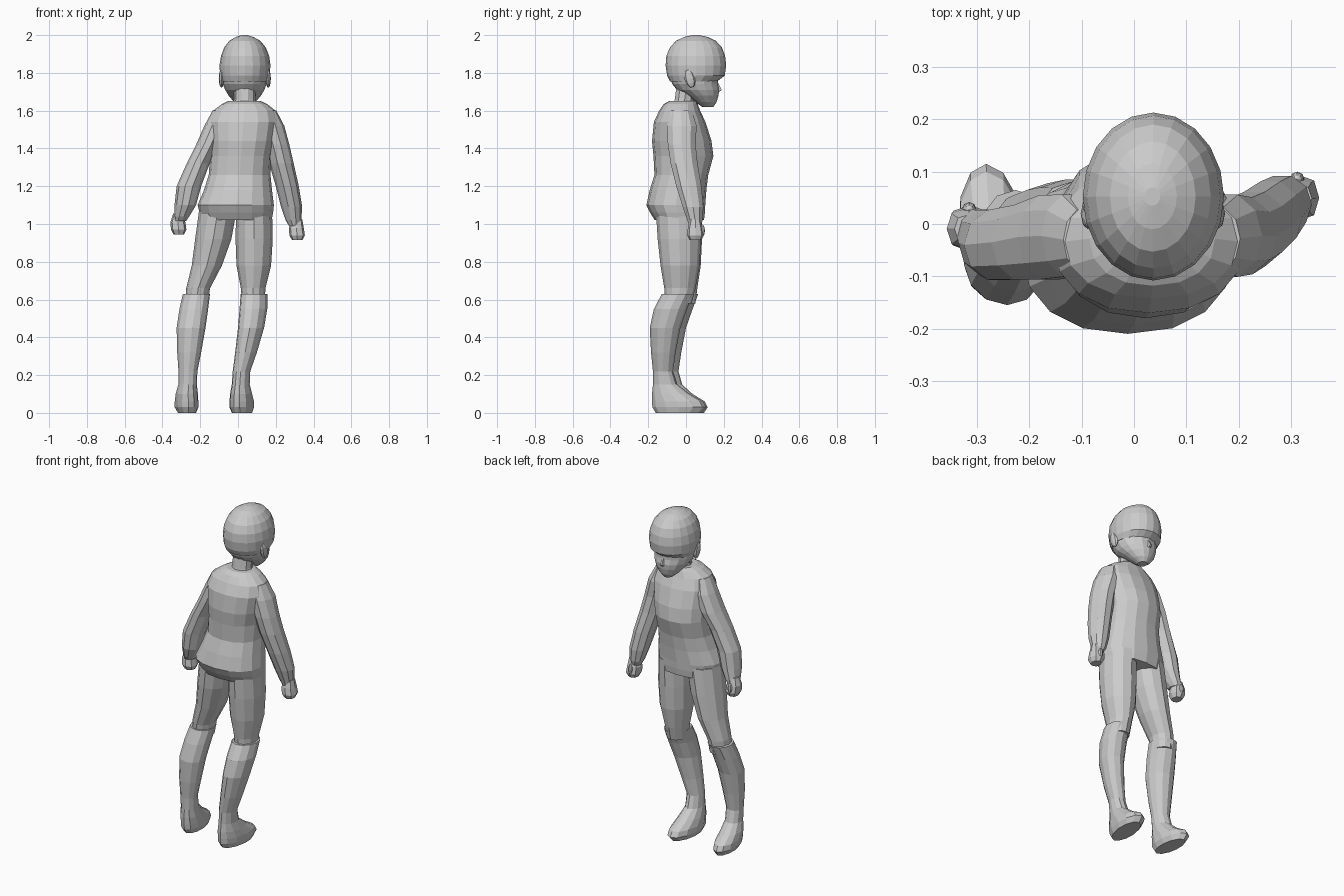
import bpy, bmesh, math


def loft(name, rows, n=12, toe=0.0, power=1.0):
    """Closed skin through oval rings; each row is (z, x0, x1, y0, y1)."""
    bm = bmesh.new()
    rings = []
    for z, x0, x1, y0, y1 in rows:
        cx, cy, rx, ry = (x0 + x1) / 2, (y0 + y1) / 2, (x1 - x0) / 2, (y1 - y0) / 2
        ring = []
        for i in range(n):
            a = 2 * math.pi * i / n
            c, s = math.cos(a), math.sin(a)
            dx = rx * math.copysign(abs(c) ** power, c)
            dy = ry * math.copysign(abs(s) ** power, s)
            ring.append(bm.verts.new((cx + dx + toe * dy, cy + dy, z)))
        rings.append(ring)
    for a, b in zip(rings, rings[1:]):
        for i in range(n):
            j = (i + 1) % n
            bm.faces.new((a[i], a[j], b[j], b[i]))
    bm.faces.new(rings[0])
    bm.faces.new(rings[-1])
    bmesh.ops.recalc_face_normals(bm, faces=bm.faces)
    mesh = bpy.data.meshes.new(name)
    bm.to_mesh(mesh)
    bm.free()
    ob = bpy.data.objects.new(name, mesh)
    bpy.context.collection.objects.link(ob)
    return ob


def blob(name, loc, size, rot=(0, 0, 0)):
    bpy.ops.mesh.primitive_uv_sphere_add(segments=8, ring_count=6, radius=1, location=loc, rotation=rot)
    ob = bpy.context.object
    ob.name = name
    ob.scale = size


# Head: smooth cap of hair overhanging the face (the figure looks toward +y)
loft("hair_cap", [
    (1.755, -0.085, 0.155, -0.085, 0.165),
    (1.785, -0.095, 0.167, -0.100, 0.205),
    (1.84, -0.098, 0.172, -0.108, 0.213),
    (1.89, -0.090, 0.165, -0.104, 0.207),
    (1.935, -0.073, 0.147, -0.085, 0.190),
    (1.97, -0.046, 0.118, -0.053, 0.158),
    (1.99, -0.012, 0.082, -0.010, 0.115),
    (2.0, 0.020, 0.050, 0.035, 0.070)], 20)
loft("face", [
    (1.62, 0.010, 0.062, 0.085, 0.145),
    (1.645, -0.020, 0.092, 0.050, 0.162),
    (1.68, -0.050, 0.122, 0.000, 0.172),
    (1.71, -0.068, 0.140, -0.048, 0.176),
    (1.74, -0.080, 0.150, -0.072, 0.170),
    (1.80, -0.088, 0.158, -0.095, 0.172)], 16)
loft("nose", [
    (1.70, 0.022, 0.050, 0.15, 0.180),
    (1.71, 0.024, 0.048, 0.15, 0.192),
    (1.75, 0.030, 0.042, 0.15, 0.170)], 6)
for side in (-1, 1):
    blob("ear", (0.036 + side * 0.124, 0.02, 1.77), (0.014, 0.028, 0.05), (0.25, 0, 0))
loft("neck", [
    (1.60, -0.035, 0.105, -0.075, 0.055),
    (1.66, -0.022, 0.092, -0.062, 0.048),
    (1.75, -0.022, 0.092, -0.050, 0.060)], 10)

# Tunic with flared hem
loft("tunic", [
    (1.02, -0.190, 0.178, -0.165, 0.095),
    (1.06, -0.203, 0.186, -0.190, 0.100),
    (1.10, -0.214, 0.190, -0.210, 0.102),
    (1.18, -0.180, 0.180, -0.192, 0.108),
    (1.26, -0.155, 0.172, -0.167, 0.118),
    (1.36, -0.148, 0.178, -0.172, 0.145),
    (1.44, -0.150, 0.195, -0.180, 0.135),
    (1.54, -0.155, 0.212, -0.170, 0.103),
    (1.60, -0.132, 0.198, -0.142, 0.075),
    (1.635, -0.085, 0.155, -0.118, 0.062),
    (1.652, -0.050, 0.118, -0.088, 0.055)], 16, power=0.9)

# Sleeves hanging from the shoulders, gathered at the cuffs
loft("left_sleeve", [
    (1.015, -0.340, -0.275, -0.055, 0.025),
    (1.04, -0.338, -0.258, -0.075, 0.030),
    (1.10, -0.336, -0.222, -0.100, 0.030),
    (1.20, -0.325, -0.195, -0.110, 0.030),
    (1.32, -0.272, -0.150, -0.110, 0.040),
    (1.42, -0.222, -0.100, -0.110, 0.060),
    (1.52, -0.178, -0.060, -0.105, 0.060),
    (1.60, -0.135, -0.060, -0.090, 0.030)], 10)
loft("right_sleeve", [
    (0.99, 0.270, 0.328, 0.015, 0.080),
    (1.02, 0.252, 0.335, 0.005, 0.090),
    (1.09, 0.228, 0.340, -0.020, 0.095),
    (1.20, 0.200, 0.322, -0.055, 0.085),
    (1.32, 0.165, 0.295, -0.085, 0.065),
    (1.42, 0.140, 0.272, -0.100, 0.055),
    (1.52, 0.110, 0.245, -0.105, 0.060),
    (1.60, 0.110, 0.203, -0.090, 0.035)], 10)

# Fists with thumbs
for name, x, y, z in (("left", -0.315, -0.010, 0.945), ("right", 0.312, 0.048, 0.915)):
    loft(name + "_fist", [
        (z, x - 0.026, x + 0.030, y - 0.030, y + 0.034),
        (z + 0.025, x - 0.040, x + 0.042, y - 0.042, y + 0.046),
        (z + 0.065, x - 0.043, x + 0.036, y - 0.038, y + 0.040),
        (z + 0.11, x - 0.028, x + 0.028, y - 0.026, y + 0.028)], 8, power=0.8)
    blob(name + "_thumb", (x, y + 0.038, z + 0.05), (0.014, 0.014, 0.032))

# Trouser legs
loft("left_thigh", [
    (0.58, -0.280, -0.160, -0.085, 0.050),
    (0.66, -0.274, -0.148, -0.095, 0.060),
    (0.78, -0.245, -0.085, -0.115, 0.078),
    (0.92, -0.227, -0.035, -0.140, 0.085),
    (1.08, -0.205, -0.006, -0.155, 0.085)])
loft("right_thigh", [
    (0.58, 0.022, 0.142, -0.110, 0.030),
    (0.66, 0.015, 0.145, -0.115, 0.050),
    (0.78, -0.008, 0.175, -0.135, 0.072),
    (0.92, -0.013, 0.184, -0.150, 0.080),
    (1.08, -0.010, 0.180, -0.160, 0.085)])

# Boots: sole, toe slope, ankle, calf and rim in one skin
loft("left_boot", [
    (0.0, -0.318, -0.222, -0.120, 0.095),
    (0.03, -0.335, -0.210, -0.138, 0.115),
    (0.06, -0.335, -0.210, -0.141, 0.100),
    (0.10, -0.330, -0.212, -0.141, 0.035),
    (0.15, -0.316, -0.218, -0.138, -0.020),
    (0.22, -0.315, -0.215, -0.140, -0.040),
    (0.32, -0.322, -0.195, -0.150, -0.025),
    (0.45, -0.325, -0.172, -0.155, 0.000),
    (0.55, -0.310, -0.158, -0.130, 0.035),
    (0.63, -0.292, -0.148, -0.100, 0.065)], toe=-0.08)
loft("right_boot", [
    (0.0, -0.032, 0.075, -0.160, 0.080),
    (0.03, -0.045, 0.085, -0.178, 0.108),
    (0.06, -0.045, 0.085, -0.180, 0.090),
    (0.10, -0.042, 0.075, -0.180, 0.020),
    (0.15, -0.033, 0.062, -0.175, -0.045),
    (0.22, -0.028, 0.065, -0.175, -0.068),
    (0.32, -0.015, 0.100, -0.185, -0.055),
    (0.45, 0.000, 0.138, -0.192, -0.030),
    (0.55, 0.008, 0.155, -0.170, 0.005),
    (0.63, 0.014, 0.155, -0.128, 0.040)], toe=0.08)
